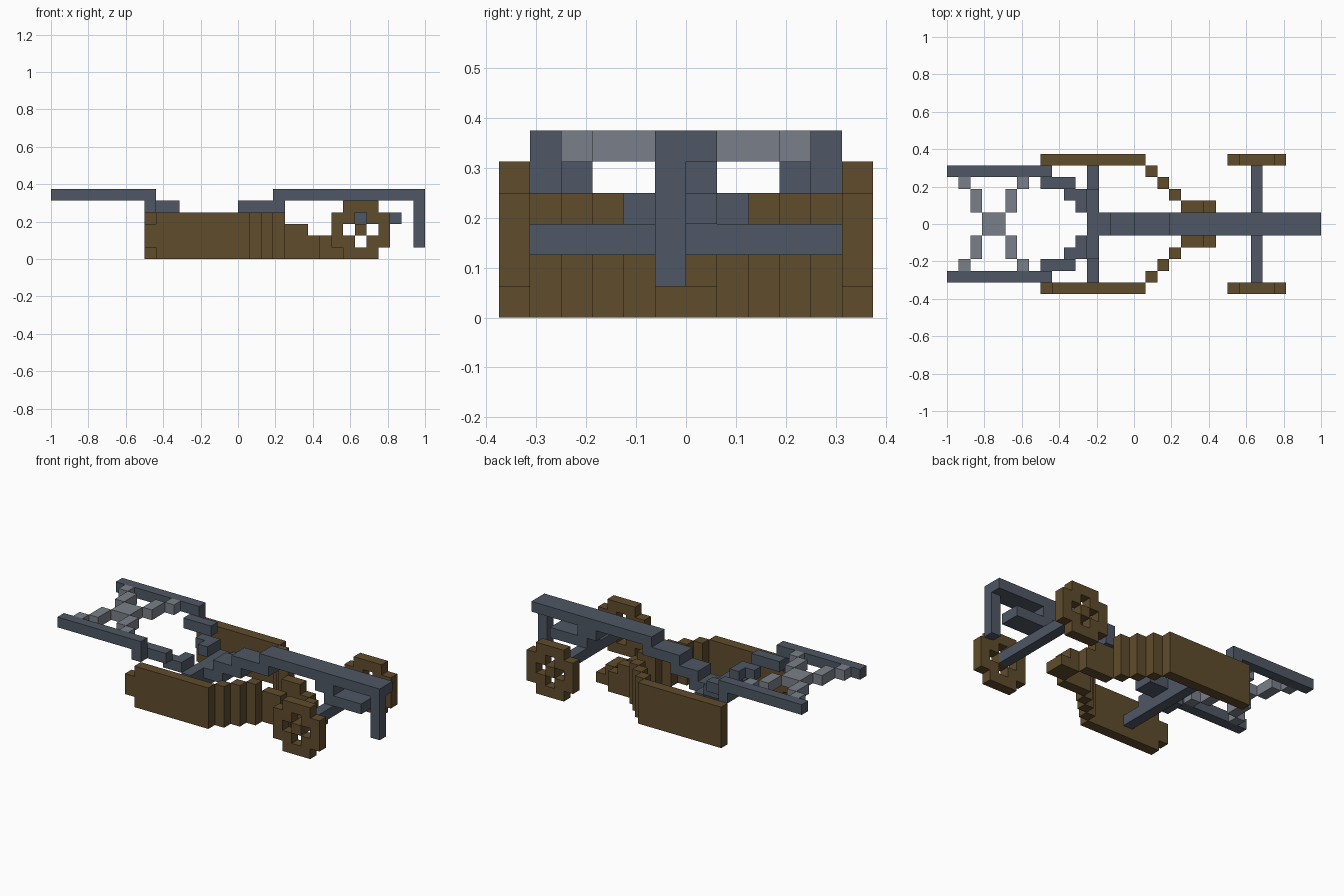
import bpy
import bmesh

if "Cube" in bpy.data.objects:
    bpy.data.objects.remove(bpy.data.objects["Cube"])

U = 1 / 16  # edge length of one block


def material(name, rgb):
    mat = bpy.data.materials.new(name)
    mat.use_nodes = True
    mat.diffuse_color = (*rgb, 1)
    mat.node_tree.nodes["Principled BSDF"].inputs["Base Color"].default_value = (*rgb, 1)
    return mat


brown = material("brown wood", (0.117, 0.072, 0.025))
steel = material("slate grey", (0.078, 0.096, 0.128))
pale = material("pale grey", (0.195, 0.217, 0.252))


def flip(box):
    x, y, z = box
    return (x, (-y[1], -y[0]), z)


def part(name, mat, boxes, mirror=False):
    """Join boxes, each given as block ranges (x, y, z), into one object."""
    bm = bmesh.new()
    for box in boxes + ([flip(b) for b in boxes] if mirror else []):
        verts = bmesh.ops.create_cube(bm, size=1)["verts"]
        for v in verts:
            for axis, (low, high) in enumerate(box):
                v.co[axis] = U * (high if v.co[axis] > 0 else low)
    mesh = bpy.data.meshes.new(name)
    bm.to_mesh(mesh)
    bm.free()
    mesh.materials.append(mat)
    obj = bpy.data.objects.new(name, mesh)
    bpy.context.collection.objects.link(obj)
    return obj


# Side panels: one has its rear corners cut off
part("left_side_panel", brown, [((-8, 1), (5, 6), (0, 4))])
part("right_side_panel", brown, [((-7, 1), (-6, -5), (0, 4)),
                                 ((-8, -7), (-6, -5), (1, 3))])

# Hull walls stepping inward to the bow
steps = [((1 + n, 2 + n), (4 - n, 5 - n), (0, 4)) for n in range(3)]
part("hull_steps", brown, steps, mirror=True)
part("bow_sides", brown, [((4, 6), (1, 2), (0, 3)),
                          ((6, 7), (1, 2), (0, 2))], mirror=True)
part("bow_tip", brown, [((7, 8), (-1, 1), (0, 2)),
                        ((8, 9), (-1, 1), (0, 1))])

# Wheels: a five-block disc with four openings around the hub
wheel = []
for i in range(-2, 3):
    for k in range(-2, 3):
        corner = abs(i) + abs(k) == 4
        opening = abs(i) + abs(k) == 1
        if not corner and not opening:
            wheel.append(((10 + i, 11 + i), (5, 6), (2 + k, 3 + k)))
part("left_wheel", brown, wheel)
part("right_wheel", brown, [flip(b) for b in wheel])
part("axle", steel, [((10, 11), (-5, 5), (2, 3))])

# Central spine climbing in steps, with its end leg
part("spine", steel, [((-4, -1), (-1, 1), (2, 3)),
                      ((-2, 1), (-1, 1), (3, 4)),
                      ((0, 4), (-1, 1), (4, 5)),
                      ((3, 16), (-1, 1), (5, 6))])
part("end_leg", steel, [((15, 16), (-1, 0), (1, 5))])
part("axle_hanger", steel, [((9, 11), (-1, 1), (4, 5)),
                            ((10, 14), (-1, 1), (3, 4))])

# Crossbar with raised middle
part("crossbar", steel, [((-4, -3), (-5, 5), (1, 2))])
part("crossbar_middle", steel, [((-4, -3), (1, 3), (2, 3))], mirror=True)

# Forked arms
part("fork_arms", steel, [((-16, -7), (4, 5), (5, 6)),
                          ((-8, -7), (4, 5), (4, 5)),
                          ((-8, -5), (3, 4), (4, 5)),
                          ((-6, -4), (2, 3), (3, 4)),
                          ((-5, -4), (1, 2), (3, 4))], mirror=True)

# Pale lattice between the arms
part("lattice_branches", pale, [((-15, -14), (3, 4), (5, 6)),
                                ((-14, -13), (1, 3), (5, 6)),
                                ((-11, -10), (1, 3), (5, 6)),
                                ((-10, -9), (3, 4), (5, 6))], mirror=True)
part("lattice_center", pale, [((-13, -11), (-1, 1), (5, 6))])
